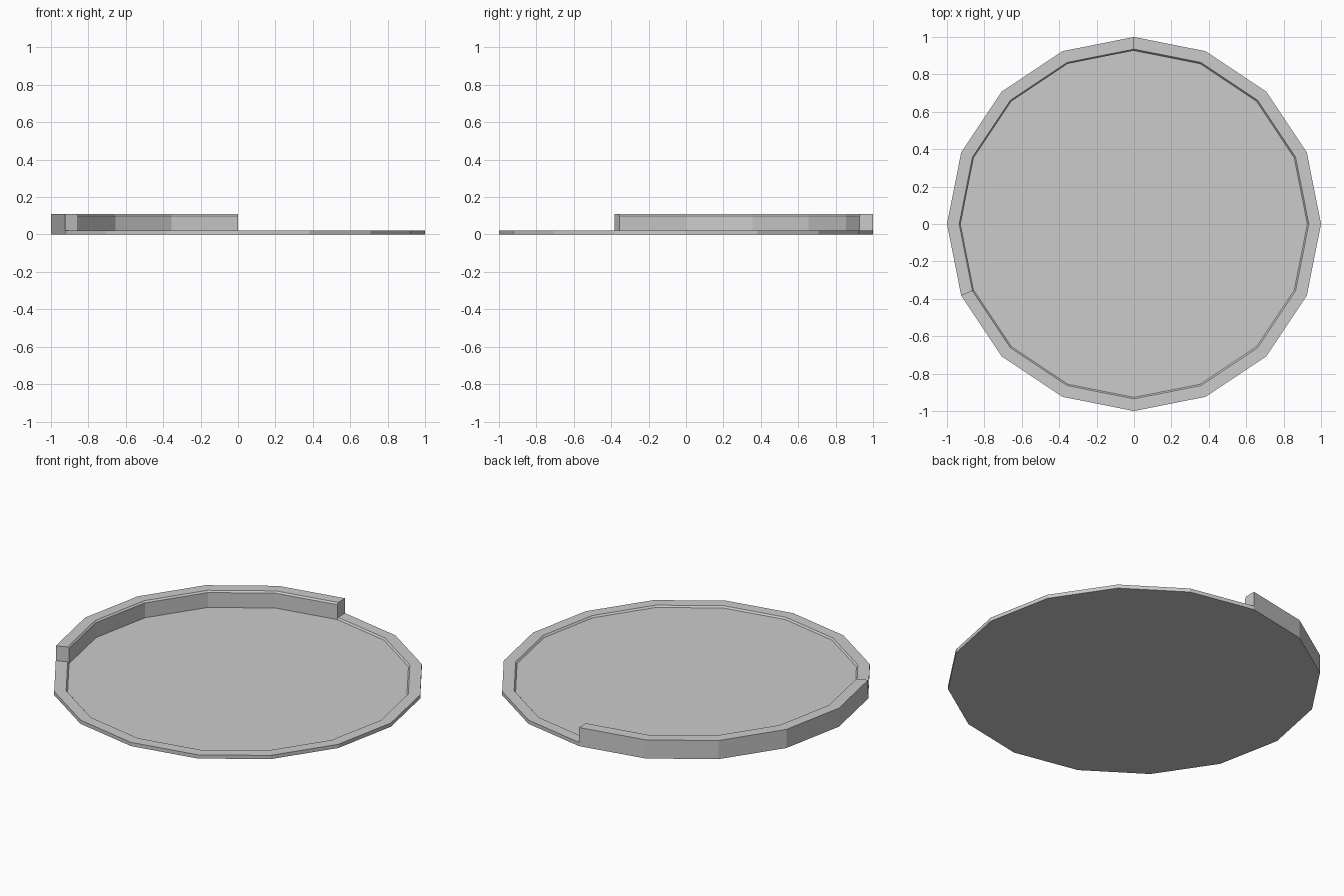
import bpy, bmesh, math

if "Cube" in bpy.data.objects:
    bpy.data.objects.remove(bpy.data.objects["Cube"])

SIDES = 16
BASE_H, FLOOR_Z, WALL_H = 0.022, 0.012, 0.11
RIM_W, CHAMFER_W = 0.065, 0.008   # vertex-radius widths
FLAT = math.cos(math.pi / SIDES)

bm = bmesh.new()

# Base plate: sixteen-sided disc
bmesh.ops.create_cone(bm, cap_ends=True, segments=SIDES, radius1=1, radius2=1, depth=BASE_H)
bmesh.ops.translate(bm, verts=bm.verts, vec=(0, 0, BASE_H / 2))
ang0 = math.atan2(bm.verts[:][0].co.y, bm.verts[:][0].co.x)
step = 2 * math.pi / SIDES
bm.normal_update()
top = max(bm.faces, key=lambda f: f.calc_center_median().z)

# Flat rim, then a narrow chamfer down to the recessed floor
rim = bmesh.ops.inset_region(bm, faces=[top], thickness=RIM_W * FLAT, use_even_offset=True)["faces"]
lip = bmesh.ops.inset_region(bm, faces=[top], thickness=CHAMFER_W * FLAT, use_even_offset=True)["faces"]
for v in top.verts:
    v.co.z = FLOOR_Z

# Raised wall on five of the sixteen rim segments
def in_wall(face):
    c = face.calc_center_median()
    return 90 < math.degrees(math.atan2(c.y, c.x)) % 360 < 202.5

wall = [f for f in rim + lip if in_wall(f)]
ext = bmesh.ops.extrude_face_region(bm, geom=wall)["geom"]
for v in ext:
    if isinstance(v, bmesh.types.BMVert):
        v.co.z += WALL_H - BASE_H
old = [f for f in wall if f.is_valid]
if old:
    bmesh.ops.delete(bm, geom=old, context='FACES_ONLY')

# Merge the flush outer panels and clean up
bmesh.ops.dissolve_limit(bm, angle_limit=0.01, verts=bm.verts[:], edges=bm.edges[:])
bmesh.ops.recalc_face_normals(bm, faces=bm.faces[:])

mesh = bpy.data.meshes.new("round_tray")
bm.to_mesh(mesh)
bm.free()
bpy.context.collection.objects.link(bpy.data.objects.new("round_tray", mesh))
